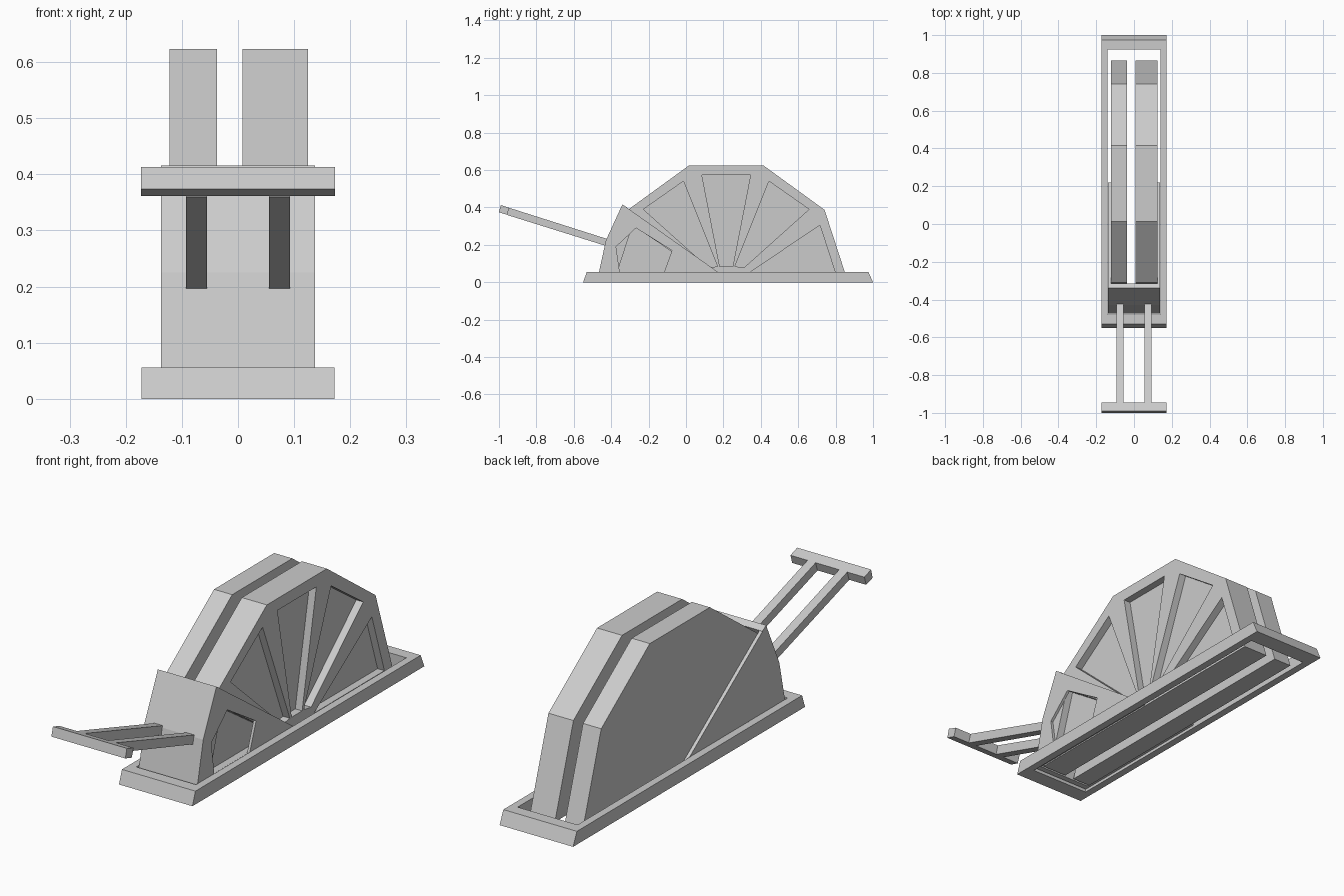
import bpy, bmesh, math

if "Cube" in bpy.data.objects:
    bpy.data.objects.remove(bpy.data.objects["Cube"])


def prisms(name, profiles, x0, x1):
    """Extrude closed (y, z) profiles along x into one object."""
    bm = bmesh.new()
    for pts in profiles:
        a = [bm.verts.new((x0, y, z)) for y, z in pts]
        b = [bm.verts.new((x1, y, z)) for y, z in pts]
        bm.faces.new(a)
        bm.faces.new(b[::-1])
        n = len(pts)
        for i in range(n):
            j = (i + 1) % n
            bm.faces.new((a[j], a[i], b[i], b[j]))
    bmesh.ops.recalc_face_normals(bm, faces=bm.faces)
    me = bpy.data.meshes.new(name)
    bm.to_mesh(me)
    bm.free()
    ob = bpy.data.objects.new(name, me)
    bpy.context.collection.objects.link(ob)
    return ob


def cut(ob, profiles, x0, x1):
    """Cut prismatic openings and discard the cutter."""
    cutter = prisms("cutter", profiles, x0, x1)
    mod = ob.modifiers.new("openings", 'BOOLEAN')
    mod.operation, mod.solver, mod.object = 'DIFFERENCE', 'EXACT', cutter
    bpy.context.view_layer.objects.active = ob
    bpy.ops.object.modifier_apply(modifier=mod.name)
    bpy.data.objects.remove(cutter)


CY, R = 0.215, 0.65


def flip(pts):
    return [(2 * CY - y, z) for y, z in pts]


# Base frame: sloped ends, rectangular opening
frame = prisms("base_frame", [[(-0.55, 0), (1.0, 0), (0.975, 0.056), (-0.53, 0.056)]], -0.172, 0.172)
cut(frame, [[(-0.48, -0.1), (0.925, -0.1), (0.925, 0.2), (-0.48, 0.2)]], -0.14, 0.14)

# Two half-decagon discs
half = [(CY + R * math.cos(math.radians(36 * i)), 0.005 + R * math.sin(math.radians(36 * i)))
        for i in range(6)]
prisms("left_disc", [half], -0.122, -0.037)
prisms("right_disc", [half], 0.008, 0.093)

# Spoked cover on the right disc
low = [(0.716, 0.305), (0.80, 0.045), (0.33, 0.045)]
mid = [(0.444, 0.54), (0.658, 0.39), (0.31, 0.078), (0.262, 0.085)]
top = [(0.085, 0.573), (0.345, 0.573), (0.25, 0.085), (0.18, 0.085)]
spokes = prisms("right_spokes", [half], 0.093, 0.125)
cut(spokes, [low, flip(low), mid, flip(mid), top], 0.0928, 0.2)

# Lever housing: front wall and two side panels
outer = [(-0.475, 0.01), (-0.428, 0.225), (-0.34, 0.416)]
inner = [(-0.315, 0.40), (-0.405, 0.22), (-0.45, 0.01)]
prisms("housing_front", [outer + inner], -0.137, 0.137)
panel = outer + [(0.22, 0.02), (0.22, 0.01)]
prisms("housing_left_side", [panel], -0.137, -0.1225)
right = prisms("housing_right_side", [panel], 0.1255, 0.137)
cut(right, [[(-0.353, 0.045), (-0.374, 0.19), (-0.267, 0.29), (-0.075, 0.17), (-0.12, 0.045)]], 0.1, 0.2)

# Lever handle: two arms and a crossbar
for side, x in (("left", -0.074), ("right", 0.074)):
    prisms(side + "_lever_arm",
           [[(-0.945, 0.398), (-0.957, 0.36), (-0.42, 0.192), (-0.42, 0.231)]], x - 0.019, x + 0.019)
prisms("lever_crossbar", [[(-0.99, 0.413), (-0.945, 0.398), (-0.957, 0.361), (-1.0, 0.374)]], -0.173, 0.173)
